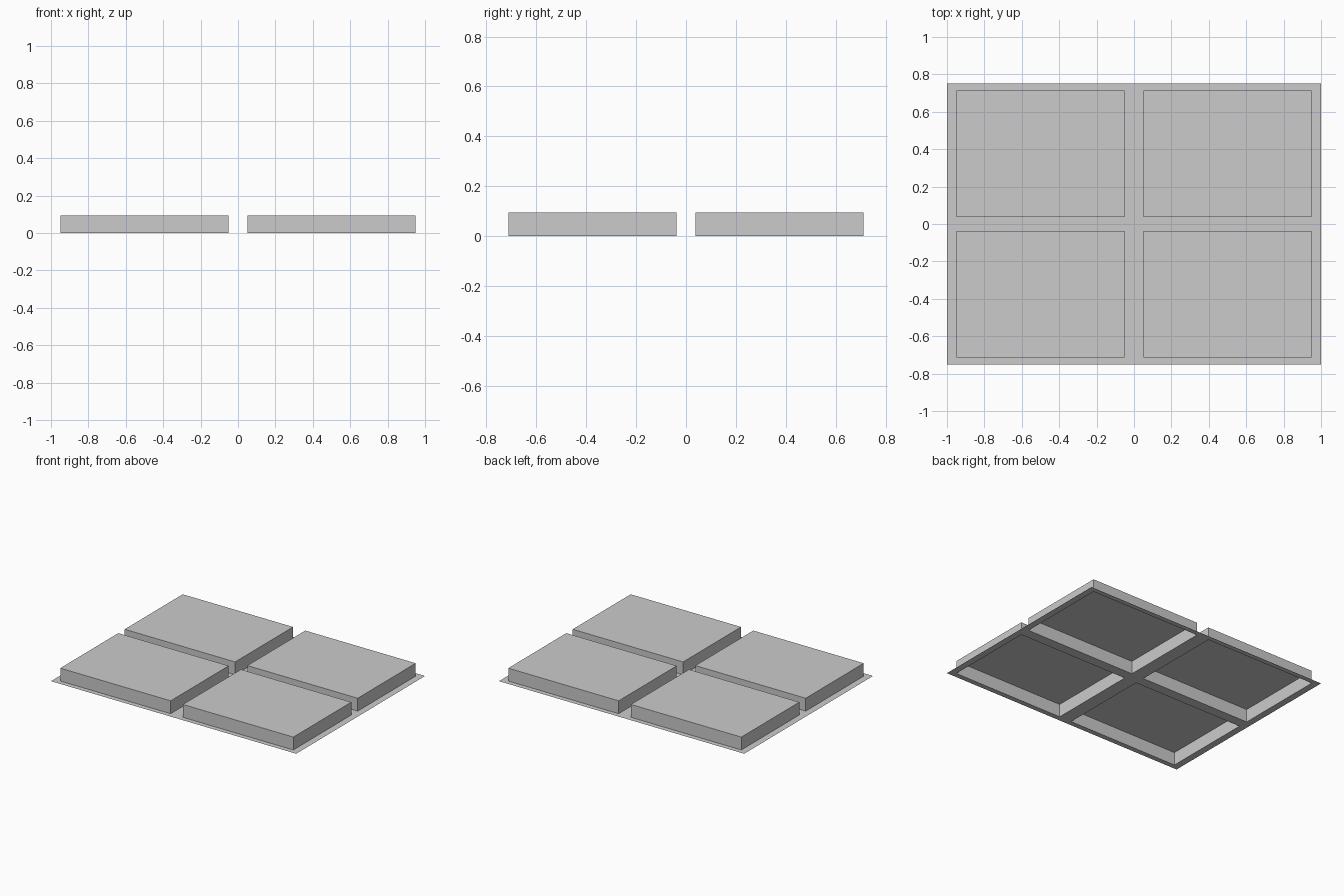
import bpy, bmesh
from mathutils import Matrix, Vector

if "Cube" in bpy.data.objects:
    bpy.data.objects.remove(bpy.data.objects["Cube"])

bm = bmesh.new()

# Thin sheet divided into 2 x 2 cells
bmesh.ops.create_grid(bm, x_segments=2, y_segments=2, size=1,
                      matrix=Matrix.Diagonal((1, 0.75, 1, 1)))

# Each cell: shrink to a panel outline, then raise it (hollow from below)
for cell in list(bm.faces):
    centre = cell.calc_center_median()
    bmesh.ops.inset_individual(bm, faces=[cell], thickness=0)
    bmesh.ops.scale(bm, verts=cell.verts, vec=(0.9, 0.9, 1),
                    space=Matrix.Translation(-centre))
    bmesh.ops.inset_individual(bm, faces=[cell], thickness=0)
    bmesh.ops.translate(bm, verts=cell.verts, vec=Vector((0, 0, 0.095)))

mesh = bpy.data.meshes.new("raised_panel_sheet")
bm.to_mesh(mesh)
bm.free()
bpy.context.collection.objects.link(bpy.data.objects.new("raised_panel_sheet", mesh))
